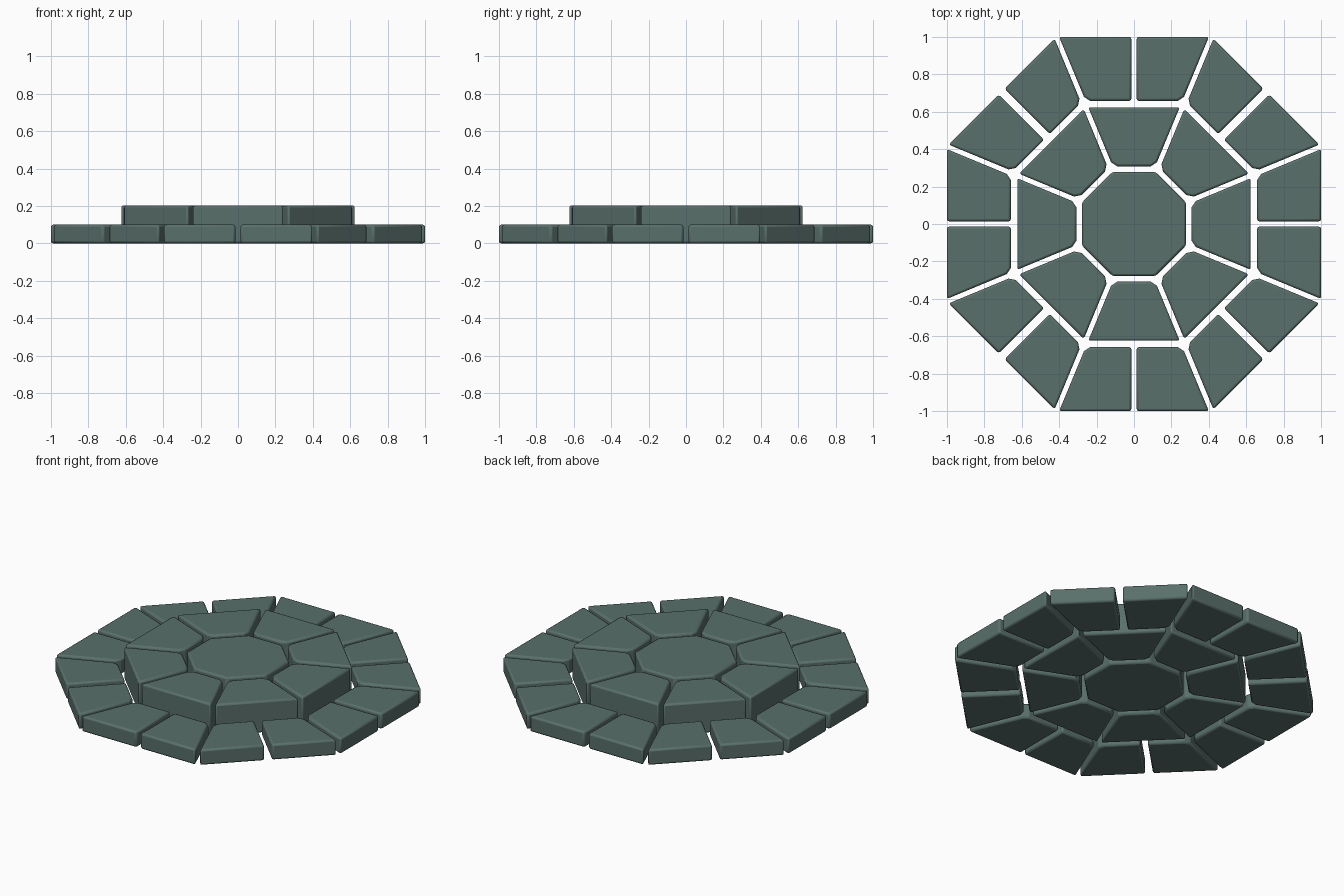
import bpy, bmesh, math
from mathutils import Matrix

if "Cube" in bpy.data.objects:
    bpy.data.objects.remove(bpy.data.objects["Cube"])

T = math.tan(math.pi / 8)      # half-width of an octagon side per unit of apothem

stone = bpy.data.materials.new("slate green stone")
stone.diffuse_color = (0.10, 0.16, 0.147, 1)
stone.use_nodes = True
stone.node_tree.nodes["Principled BSDF"].inputs["Base Color"].default_value = stone.diffuse_color


def slab(name, outline, height, angle=0.0, cut_corners=()):
    """Extrude an outline from the ground, chamfer chosen corners, soften the edges."""
    bm = bmesh.new()
    low = [bm.verts.new((x, y, 0)) for x, y in outline]
    high = [bm.verts.new((x, y, height)) for x, y in outline]
    n = len(outline)
    bm.faces.new(low)
    bm.faces.new(high)
    uprights = []
    for i in range(n):
        j = (i + 1) % n
        bm.faces.new((low[i], low[j], high[j], high[i]))
    for i in cut_corners:
        uprights.append(bm.edges.get((low[i], high[i])))
    if uprights:
        bmesh.ops.bevel(bm, geom=uprights, offset=0.024, segments=1,
                        profile=0.5, affect='EDGES')
    bm.transform(Matrix.Rotation(angle, 4, 'Z'))
    bmesh.ops.recalc_face_normals(bm, faces=bm.faces)
    mesh = bpy.data.meshes.new(name)
    bm.to_mesh(mesh)
    bm.free()
    mesh.materials.append(stone)
    ob = bpy.data.objects.new(name, mesh)
    bpy.context.collection.objects.link(ob)
    bev = ob.modifiers.new("soft_edges", 'BEVEL')
    bev.width = 0.012
    bev.segments = 2
    bev.limit_method = 'ANGLE'
    bev.angle_limit = math.radians(40)
    bpy.ops.object.select_all(action='DESELECT')
    ob.select_set(True)
    bpy.context.view_layer.objects.active = ob
    bpy.ops.object.shade_smooth_by_angle(angle=math.radians(30))


# octagonal centre stone
r = 0.278 / math.cos(math.pi / 8)
slab("centre_stone",
     [(r * math.cos((i + 0.5) * math.pi / 4), r * math.sin((i + 0.5) * math.pi / 4))
      for i in range(8)], 0.203)

gap = 0.014                    # half of the joint between neighbouring stones
r0, r1 = 0.308, 0.624          # raised ring
s0, s1 = 0.658, 1.0            # lower ring

for k in range(8):
    a = k * math.pi / 4

    # raised ring: one wedge per side
    w0, w1 = r0 * T - gap, r1 * T - gap
    slab(f"raised_stone_{k + 1}",
         [(-w0, r0), (w0, r0), (w1, r1), (-w1, r1)], 0.203, a, (0, 1))

    # lower ring: a mirrored pair per side, joint a little wider on the diagonals
    m = 0.022 if k % 2 else 0.014
    w0, w1 = s0 * T - gap, s1 * T - gap
    for side, label in ((1, "right"), (-1, "left")):
        slab(f"outer_stone_{k + 1}_{label}",
             [(side * m, s0), (side * w0, s0), (side * w1, s1), (side * m, s1)],
             0.10, a, (1,))
